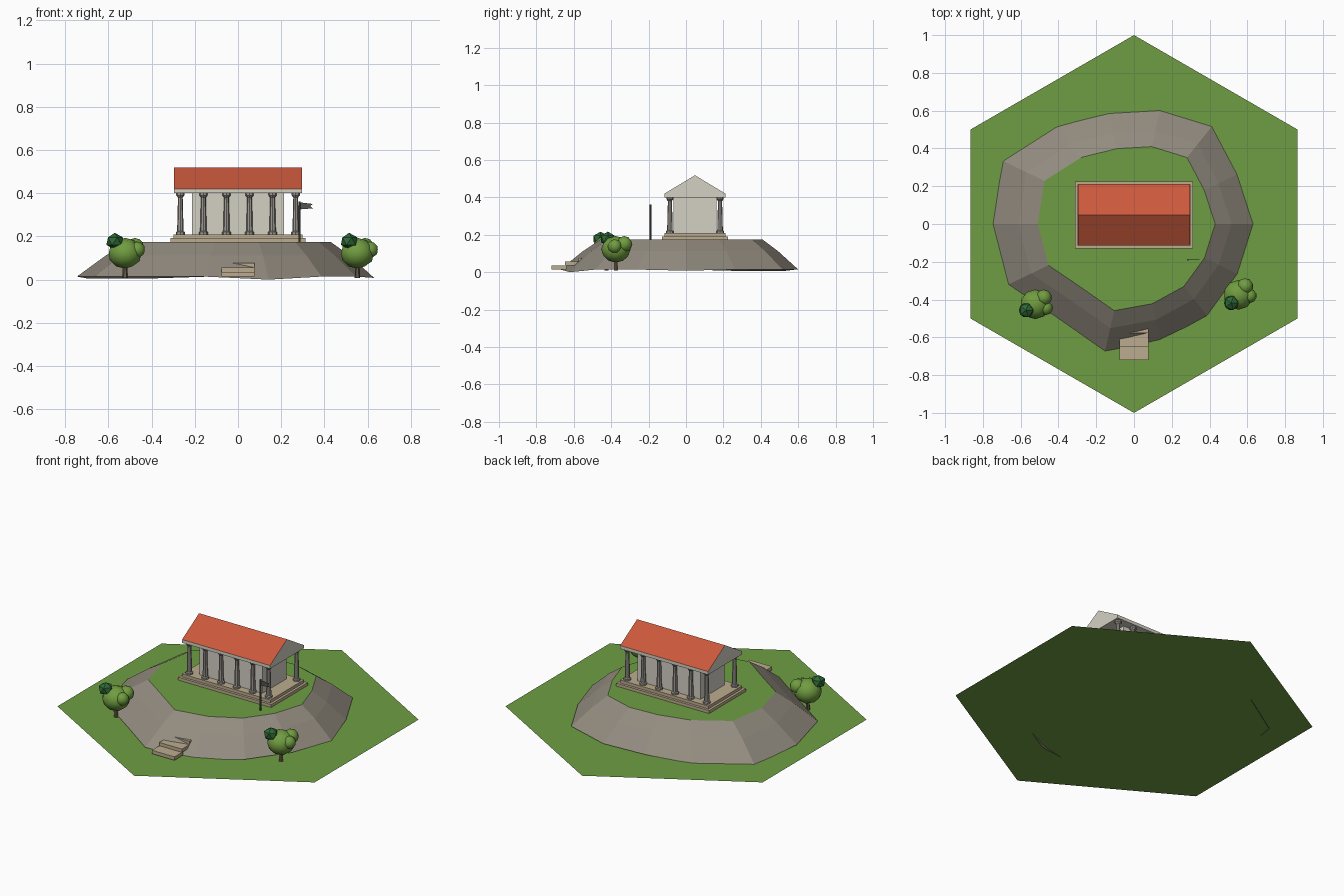
import bpy, bmesh, math
from mathutils import Vector

if "Cube" in bpy.data.objects:
    bpy.data.objects.remove(bpy.data.objects["Cube"])


def mat(name, r, g, b):
    m = bpy.data.materials.new(name)
    m.use_nodes = True
    col = [((c / 255 + 0.055) / 1.055) ** 2.4 for c in (r, g, b)] + [1]
    m.diffuse_color = col
    m.node_tree.nodes["Principled BSDF"].inputs["Base Color"].default_value = col
    return m


GRASS = mat("grass green", 110, 158, 67)
ROCK = mat("hill rock", 146, 139, 127)
SAND = mat("sandstone", 188, 172, 142)
CREAM = mat("cream stone", 212, 208, 195)
COLUMN = mat("column grey", 158, 154, 147)
ROOF = mat("terracotta", 203, 89, 60)
LEAF = mat("leaf green", 112, 156, 64)
DARK_LEAF = mat("dark leaf green", 46, 104, 54)
BARK = mat("bark", 100, 90, 76)
POLE = mat("dark grey", 84, 84, 78)


def finish(name, bm, *mats):
    mesh = bpy.data.meshes.new(name)
    bm.to_mesh(mesh)
    bm.free()
    for m in mats:
        mesh.materials.append(m)
    ob = bpy.data.objects.new(name, mesh)
    bpy.context.collection.objects.link(ob)
    return ob


def box(name, lo, hi, m):
    bm = bmesh.new()
    bmesh.ops.create_cube(bm, size=1)
    lo, hi = Vector(lo), Vector(hi)
    for v in bm.verts:
        v.co = (lo + hi) / 2 + v.co * (hi - lo)
    return finish(name, bm, m)


def lathe(name, x, y, profile, sides, m):
    """Stack of rings, each given as radius and height."""
    bm = bmesh.new()
    rings = [[bm.verts.new((x + r * math.cos(math.tau * i / sides),
                            y + r * math.sin(math.tau * i / sides), z))
              for i in range(sides)] for r, z in profile]
    for a, b in zip(rings, rings[1:]):
        for i in range(sides):
            j = (i + 1) % sides
            bm.faces.new((a[i], a[j], b[j], b[i]))
    bm.faces.new(rings[0][::-1])
    bm.faces.new(rings[-1])
    return finish(name, bm, m)


def blob(name, centre, radius, m, squash=1, detail=2):
    bm = bmesh.new()
    bmesh.ops.create_icosphere(bm, subdivisions=detail, radius=radius)
    for v in bm.verts:
        v.co.z *= squash
        v.co += Vector(centre)
    for f in bm.faces:
        f.smooth = detail > 1
    return finish(name, bm, m)


# Hexagonal ground sheet
GROUND = 0.008
bm = bmesh.new()
bm.faces.new([bm.verts.new((math.cos(a), math.sin(a), GROUND))
              for a in (math.radians(30 + 60 * i) for i in range(6))])
finish("ground", bm, GRASS)

# Irregular hill: three rings with a grassy cap
TOP = 0.174
radii = [.63, .605, .66, .616, .60, .66, .772, .746, .737, .64, .69, .635, .62, .607]
dips = {0: .008, 5: .005, 6: .005, 11: 0}
n = len(radii)
bm = bmesh.new()
rings = []
for scale, height in ((1, None), (.82, .112), (.682, TOP)):
    ring = []
    for i, r in enumerate(radii):
        a = math.tau * i / n
        z = dips.get(i, .014) if height is None else height
        ring.append(bm.verts.new((r * scale * math.cos(a), r * scale * math.sin(a), z)))
    rings.append(ring)
for a, b in zip(rings, rings[1:]):
    for i in range(n):
        j = (i + 1) % n
        bm.faces.new((a[i], a[j], b[j], b[i]))
bm.faces.new(rings[-1]).material_index = 1
finish("hill", bm, ROCK, GRASS)

# Temple platform, hall and beam
CY = 0.048
for name, x, y, z0, z1, m in (
        ("lower_platform", .313, .177, TOP - .01, .192, SAND),
        ("upper_platform", .298, .162, .192, .21, SAND),
        ("hall", .212, .115, .21, .402, CREAM),
        ("beam", .296, .163, .4, .42, CREAM)):
    box(name, (-x, CY - y, z0), (x, CY + y, z1), m)

# Gabled roof with cream end walls
bm = bmesh.new()
ends = [[bm.verts.new((x, CY + y, z)) for y, z in ((-.163, .42), (.163, .42), (0, .518))]
        for x in (-.296, .296)]
bm.faces.new(ends[0])
bm.faces.new(ends[1])
for i in range(3):
    j = (i + 1) % 3
    bm.faces.new((ends[0][i], ends[0][j], ends[1][j], ends[1][i]))
bmesh.ops.recalc_face_normals(bm, faces=bm.faces)
for f in bm.faces:
    f.material_index = 1 if f.normal.z > .1 else 0
finish("roof", bm, CREAM, ROOF)

# Two rows of columns
for side, row in ((-1, "front"), (1, "back")):
    for i in range(6):
        lathe(f"{row}_column_{i + 1}", -.267 + .1068 * i, CY + side * .134,
              ((.021, .21), (.021, .22), (.015, .224), (.011, .38), (.019, .39), (.019, .401)),
              8, COLUMN)

# Steps at the foot of the hill
for i in range(3):
    y = -.72 + .072 * i
    box(f"step_{i + 1}", (-.076, y, .015 + .02 * i), (.076, y + .08, .036 + .02 * i), SAND)

# Flag and pole
FX, FY = .285, -.19
lathe("flag_pole", FX, FY, ((.005, TOP - .01), (.005, .362)), 6, POLE)
bm = bmesh.new()
flag = bm.faces.new([bm.verts.new((FX + x, FY - .001, z)) for x, z in
                     ((0, .325), (.062, .33), (.048, .341), (.062, .35), (0, .358))])
out = bmesh.ops.extrude_face_region(bm, geom=[flag])["geom"]
bmesh.ops.translate(bm, vec=(0, .002, 0),
                    verts=[g for g in out if isinstance(g, bmesh.types.BMVert)])
bmesh.ops.recalc_face_normals(bm, faces=bm.faces)
finish("flag", bm, POLE)

# Trees: trunk, main crown, two side tufts and a dark tuft
for name, x, y, turn in (("right_tree", -.523, -.425, 0), ("left_tree", .553, -.375, .25)):
    def around(dx, dy, z):
        c, s = math.cos(turn), math.sin(turn)
        return x + dx * c - dy * s, y + dx * s + dy * c, z
    lathe(name + "_trunk", x, y, ((.013, GROUND), (.009, .08)), 6, BARK)
    blob(name + "_crown", (x, y, .122), .079, LEAF, .9)
    blob(name + "_tuft_1", around(.045, .035, .15), .043, LEAF)
    blob(name + "_tuft_2", around(.055, -.02, .138), .038, LEAF)
    blob(name + "_dark_tuft", around(-.048, -.032, .178), .043, DARK_LEAF, .9, 1)
